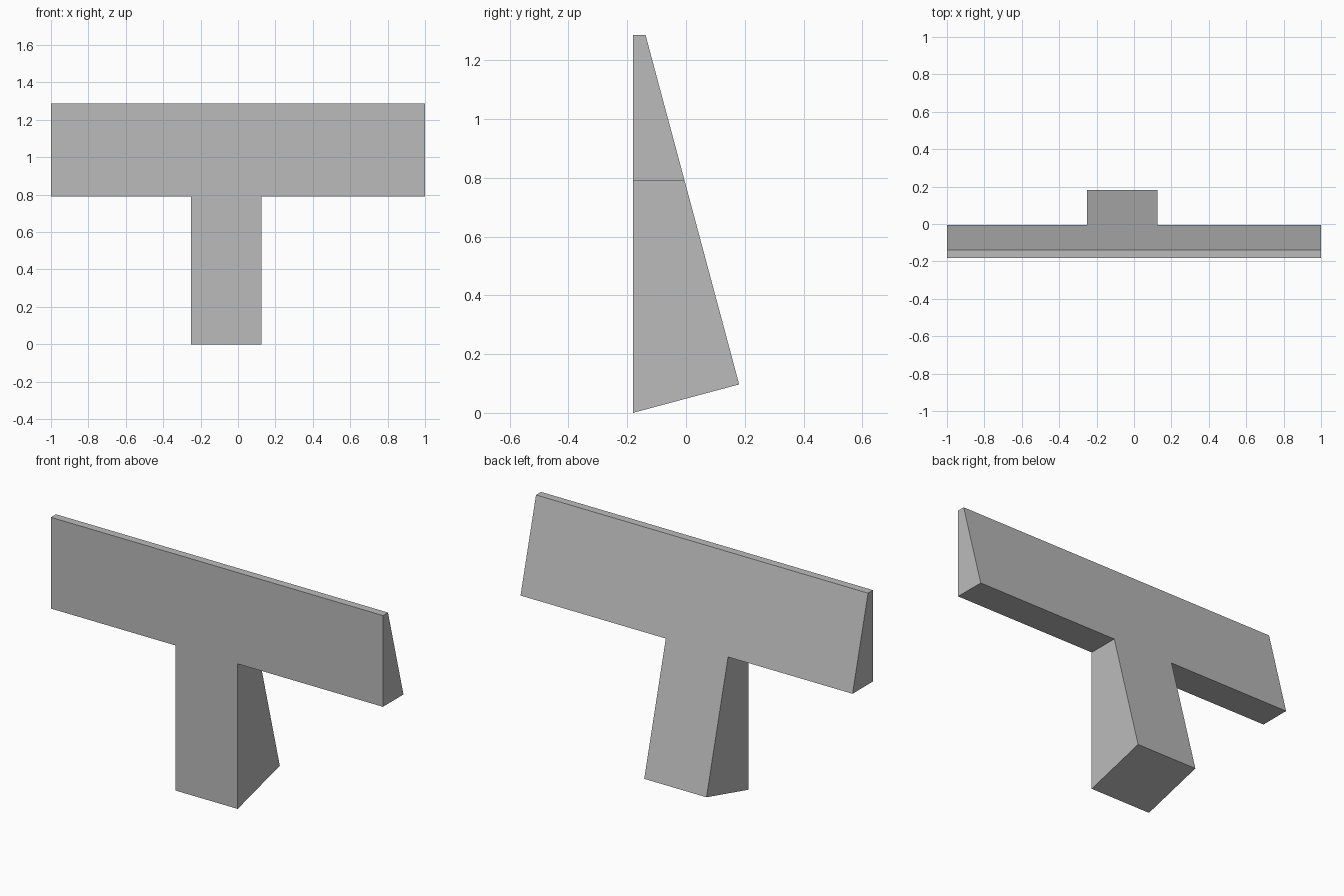
import bpy
import bmesh
from math import radians, sin, cos
from mathutils import Vector

cube = bpy.data.objects.get("Cube")
if cube:
    bpy.data.objects.remove(cube, do_unlink=True)

HALF_DEPTH = 0.181
TILT = radians(15)
TOP, BAR_BOTTOM = 1.287, 0.79
STEM_LEFT, STEM_RIGHT = 0.125, -0.25

# Grey material
grey = bpy.data.materials.new("plain_grey")
grey.use_nodes = True
colour = (0.5, 0.5, 0.5, 1)
grey.diffuse_color = colour
grey.node_tree.nodes["Principled BSDF"].inputs["Base Color"].default_value = colour

# T-shaped front outline, extruded backwards
outline = [(STEM_RIGHT, 0), (STEM_LEFT, 0), (STEM_LEFT, BAR_BOTTOM), (1, BAR_BOTTOM),
           (1, TOP), (-1, TOP), (-1, BAR_BOTTOM), (STEM_RIGHT, BAR_BOTTOM)]
bm = bmesh.new()
front = bm.faces.new([bm.verts.new((x, -HALF_DEPTH, z)) for x, z in outline])
extruded = bmesh.ops.extrude_face_region(bm, geom=[front], use_keep_orig=True)
back_verts = [v for v in extruded["geom"] if isinstance(v, bmesh.types.BMVert)]
bmesh.ops.translate(bm, verts=back_verts, vec=(0, 3 * HALF_DEPTH, 0))


def slice_off(point, normal):
    """Cut away everything on the normal's side and close the cut."""
    geom = bm.verts[:] + bm.edges[:] + bm.faces[:]
    cut = bmesh.ops.bisect_plane(bm, geom=geom, plane_co=point, plane_no=normal,
                                 clear_outer=True)
    edges = [e for e in cut["geom_cut"] if isinstance(e, bmesh.types.BMEdge)]
    bmesh.ops.contextual_create(bm, geom=edges)


# Sloping back, then the foot cut square to it
heel = Vector((0, HALF_DEPTH, 2 * HALF_DEPTH * sin(TILT) / cos(TILT)))
slice_off(heel, Vector((0, cos(TILT), sin(TILT))))
slice_off(heel, Vector((0, sin(TILT), -cos(TILT))))
bmesh.ops.recalc_face_normals(bm, faces=bm.faces[:])

mesh = bpy.data.meshes.new("tapered_t_block")
bm.to_mesh(mesh)
bm.free()
mesh.materials.append(grey)
block = bpy.data.objects.new("tapered_t_block", mesh)
bpy.context.collection.objects.link(block)
